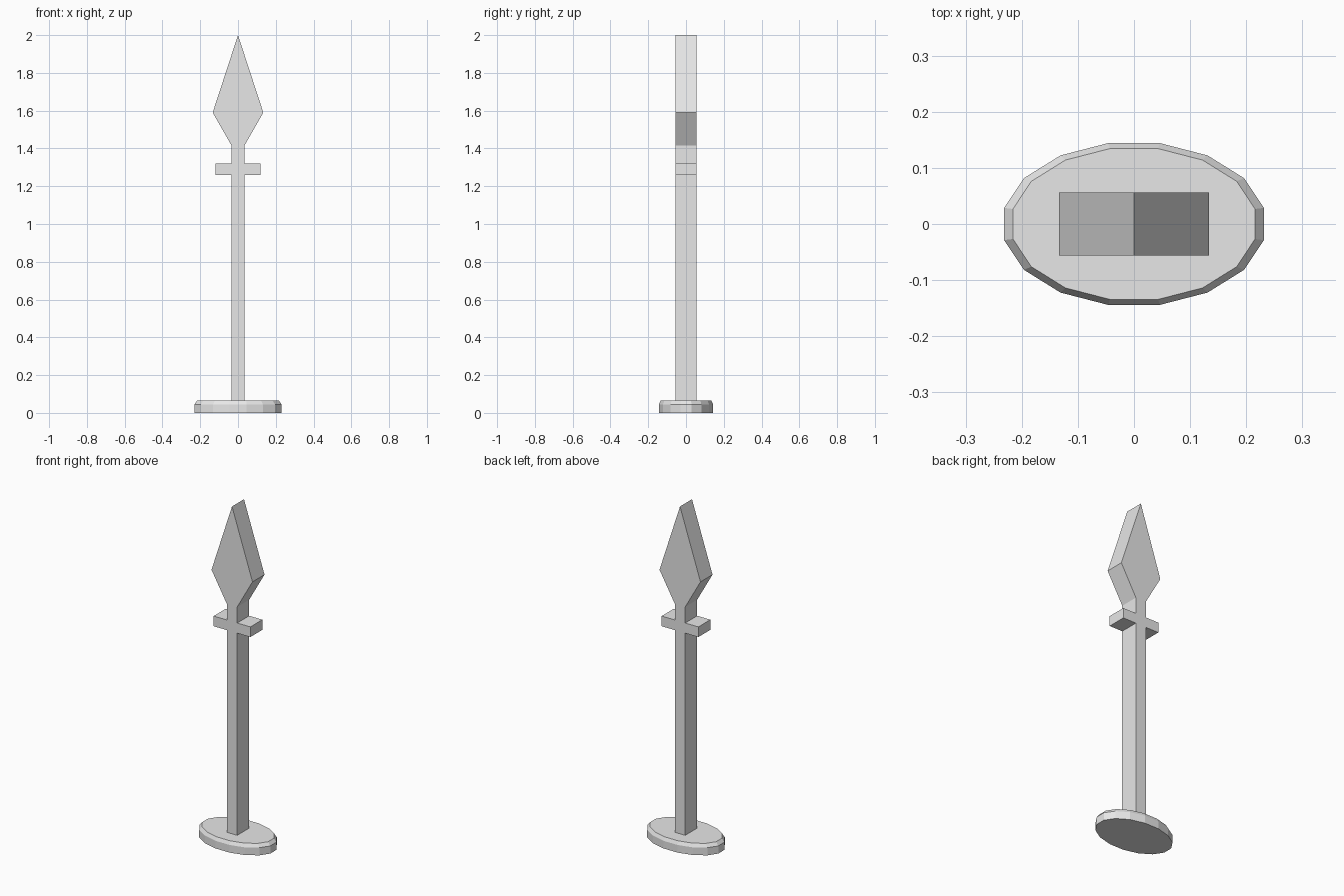
import bpy
import bmesh
from math import cos, sin, pi

cube = bpy.data.objects.get("Cube")
if cube:
    bpy.data.objects.remove(cube, do_unlink=True)

grey = bpy.data.materials.new("light_grey")
grey.use_nodes = True
grey.diffuse_color = (0.8, 0.8, 0.8, 1)
grey.node_tree.nodes["Principled BSDF"].inputs["Base Color"].default_value = (0.8, 0.8, 0.8, 1)


def loft(name, rings):
    """Join equal-length rings of points into a closed, flat-shaded solid."""
    bm = bmesh.new()
    loops = [[bm.verts.new(p) for p in ring] for ring in rings]
    n = len(loops[0])
    for a, b in zip(loops, loops[1:]):
        for i in range(n):
            j = (i + 1) % n
            bm.faces.new((a[i], a[j], b[j], b[i]))
    bm.faces.new(loops[0][::-1])
    bm.faces.new(loops[-1])
    bmesh.ops.recalc_face_normals(bm, faces=bm.faces)
    mesh = bpy.data.meshes.new(name)
    bm.to_mesh(mesh)
    bm.free()
    mesh.materials.append(grey)
    obj = bpy.data.objects.new(name, mesh)
    bpy.context.collection.objects.link(obj)
    return obj


def oval(rx, ry, z, sides=16):
    angles = [2 * pi * (i + 0.5) / sides for i in range(sides)]
    return [(rx * cos(a), ry * sin(a), z) for a in angles]


# Oval base with a chamfered top rim
loft("base", [oval(0.236, 0.147, 0), oval(0.236, 0.147, 0.045), oval(0.22, 0.137, 0.065)])

# Shaft, crossbar and spearhead share one mirrored outline of even depth
half = [(0.034, 0.06), (0.034, 1.26), (0.12, 1.26), (0.12, 1.32),
        (0.034, 1.32), (0.034, 1.415), (0.134, 1.59)]
outline = half + [(0, 2)] + [(-x, z) for x, z in reversed(half)]
depth = 0.056
loft("spear", [[(x, y, z) for x, z in outline] for y in (-depth, depth)])
